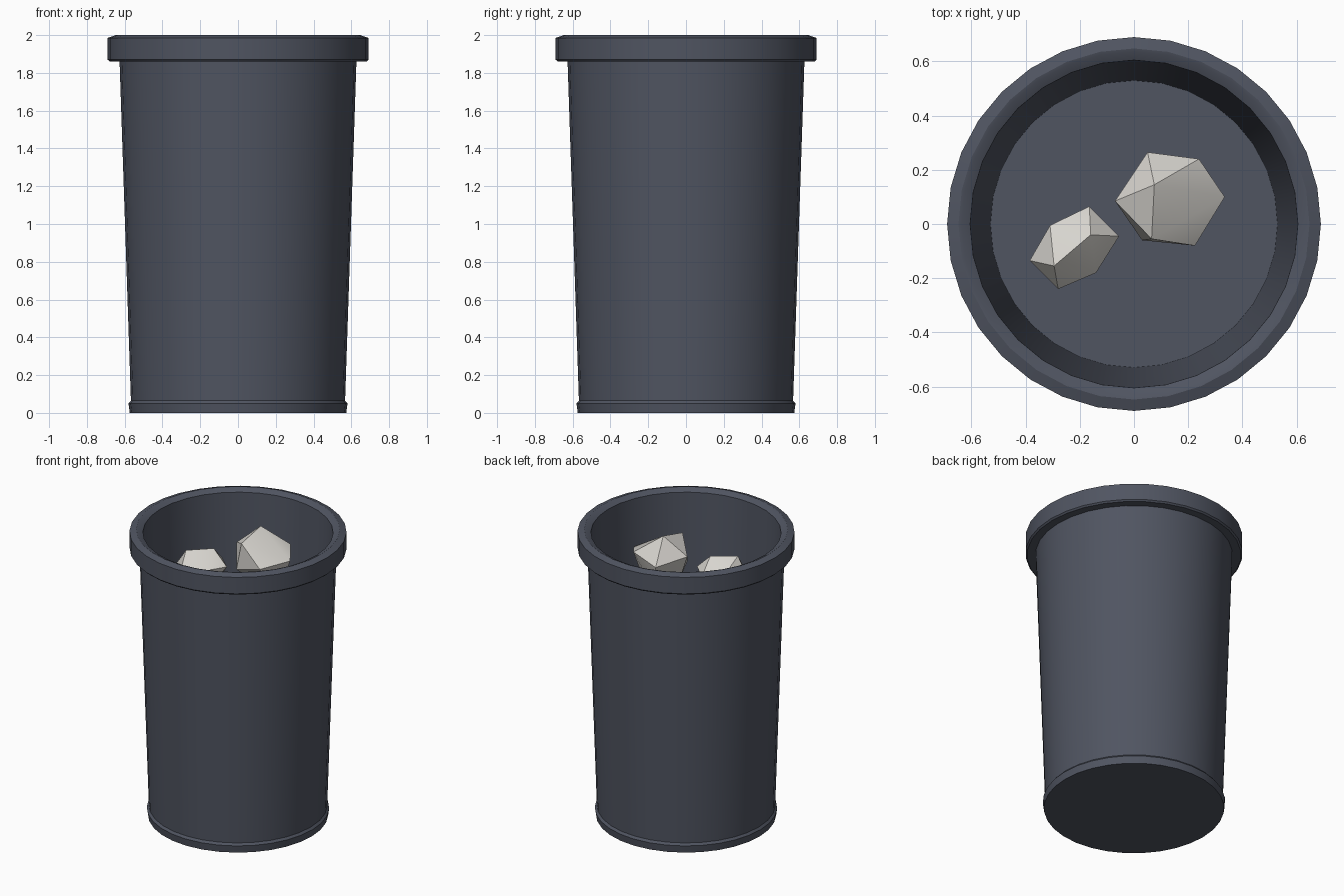
import bpy, bmesh, math

if "Cube" in bpy.data.objects:
    bpy.data.objects.remove(bpy.data.objects["Cube"])

SIDES = 32


def material(name, rgb):
    m = bpy.data.materials.new(name)
    m.diffuse_color = (*rgb, 1)
    m.use_nodes = True
    m.node_tree.nodes["Principled BSDF"].inputs["Base Color"].default_value = m.diffuse_color
    return m


def finish(bm, name, mat):
    """Smooth faces, keep edges over 30 degrees sharp, make the object."""
    bmesh.ops.recalc_face_normals(bm, faces=bm.faces)
    for f in bm.faces:
        f.smooth = True
    for e in bm.edges:
        e.smooth = e.calc_face_angle(0) < math.radians(30)
    me = bpy.data.meshes.new(name)
    bm.to_mesh(me)
    bm.free()
    me.materials.append(mat)
    ob = bpy.data.objects.new(name, me)
    bpy.context.collection.objects.link(ob)
    return ob


def lathe(name, profile, mat):
    """Spin an (r, z) profile round z and cap both ends."""
    bm = bmesh.new()
    rings = []
    for r, z in profile:
        rings.append([bm.verts.new((r * math.cos(2 * math.pi * k / SIDES),
                                    r * math.sin(2 * math.pi * k / SIDES), z))
                      for k in range(SIDES)])
    for a, b in zip(rings, rings[1:]):
        for k in range(SIDES):
            n = (k + 1) % SIDES
            bm.faces.new((a[k], a[n], b[n], b[k]))
    bm.faces.new(rings[0])
    bm.faces.new(rings[-1])
    return finish(bm, name, mat)


def hull(name, points, mat):
    """Faceted lump from the convex hull of a few points."""
    bm = bmesh.new()
    for p in points:
        bm.verts.new(p)
    res = bmesh.ops.convex_hull(bm, input=bm.verts)
    loose = [v for v in bm.verts if not v.link_faces]
    bmesh.ops.delete(bm, geom=loose, context='VERTS')
    return finish(bm, name, mat)


plastic = material("dark slate plastic", (0.08, 0.09, 0.12))
paper = material("off white paper", (0.68, 0.66, 0.62))

# bin: base band, tapered wall, rolled rim, inner wall and floor
lathe("bin", [
    (0.555, 0.0), (0.573, 0.0), (0.58, 0.05), (0.567, 0.065),
    (0.627, 1.86), (0.68, 1.86), (0.69, 1.87), (0.69, 1.985),
    (0.648, 2.0), (0.636, 1.997), (0.605, 1.98), (0.53, 0.06),
], plastic)

# large crumpled paper ball
hull("large_paper_ball", [
    (0.075, 0.145, 1.99), (0.065, -0.055, 1.94), (0.24, 0.24, 1.87),
    (0.05, 0.265, 1.82), (-0.07, 0.085, 1.86), (0.335, 0.10, 1.83),
    (0.225, -0.08, 1.81), (0.03, -0.06, 1.75), (-0.01, 0.08, 1.69),
    (0.11, 0.22, 1.66), (0.20, 0.05, 1.61), (0.27, 0.12, 1.68),
], paper)

# small crumpled paper ball
hull("small_paper_ball", [
    (-0.16, -0.04, 1.84), (-0.295, -0.155, 1.835), (-0.31, -0.005, 1.78),
    (-0.165, 0.065, 1.73), (-0.055, -0.045, 1.74), (-0.14, -0.18, 1.74),
    (-0.28, -0.24, 1.72), (-0.385, -0.135, 1.71), (-0.29, -0.02, 1.63),
    (-0.16, 0.0, 1.59), (-0.25, -0.13, 1.57), (-0.14, -0.12, 1.61),
], paper)
